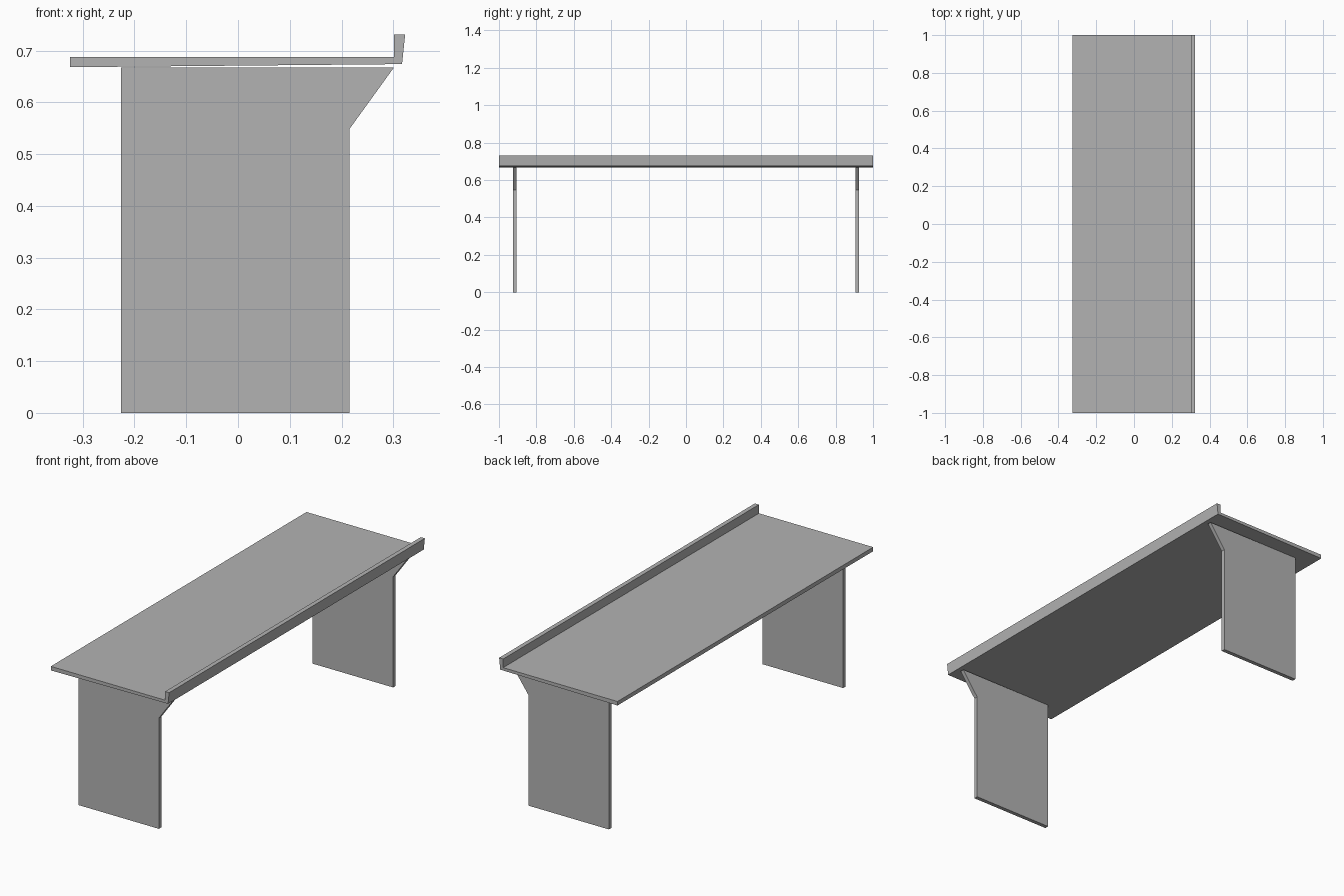
import bpy
import bmesh

cube = bpy.data.objects.get("Cube")
if cube:
    bpy.data.objects.remove(cube, do_unlink=True)

grey = bpy.data.materials.new("plain_grey")
grey.use_nodes = True
colour = (0.45, 0.45, 0.45, 1)
grey.diffuse_color = colour
grey.node_tree.nodes["Principled BSDF"].inputs["Base Color"].default_value = colour


def extrude_profile(name, profile, y_start, y_end):
    """Sweep an x-z outline along y into a closed solid."""
    mesh = bpy.data.meshes.new(name)
    bm = bmesh.new()
    face = bm.faces.new([bm.verts.new((x, y_start, z)) for x, z in profile])
    swept = bmesh.ops.extrude_face_region(bm, geom=[face], use_keep_orig=True)
    moved = [v for v in swept["geom"] if isinstance(v, bmesh.types.BMVert)]
    bmesh.ops.translate(bm, verts=moved, vec=(0, y_end - y_start, 0))
    bmesh.ops.recalc_face_normals(bm, faces=bm.faces)
    bm.to_mesh(mesh)
    bm.free()
    mesh.materials.append(grey)
    obj = bpy.data.objects.new(name, mesh)
    bpy.context.collection.objects.link(obj)
    return obj


# Table top with a raised lip along its right-hand edge
top_profile = [(-0.325, 0.668), (0.317, 0.674), (0.323, 0.731),
               (0.301, 0.731), (0.301, 0.688), (-0.325, 0.688)]
extrude_profile("table_top", top_profile, -1, 1)

# Two panel legs, each with a sloped bracket under the lip
leg_profile = [(-0.226, 0), (0.215, 0), (0.215, 0.548),
               (0.301, 0.667), (-0.226, 0.667)]
for name, y in (("front_leg", -0.916), ("back_leg", 0.916)):
    extrude_profile(name, leg_profile, y - 0.01, y + 0.01)
